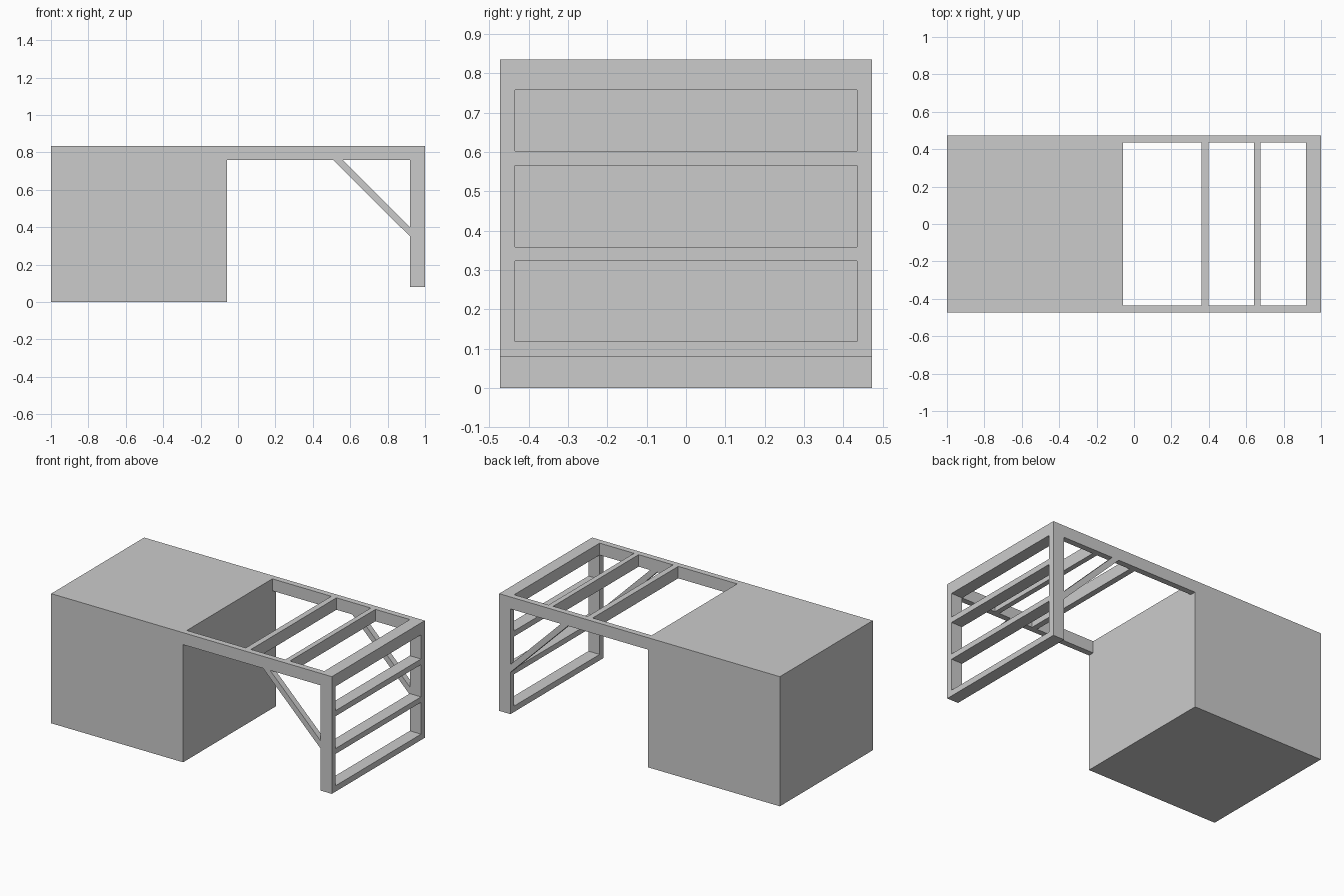
import bpy
import bmesh
from mathutils import Vector

cube = bpy.data.objects.get("Cube")
if cube:
    bpy.data.objects.remove(cube, do_unlink=True)

GREY = (0.6, 0.6, 0.6, 1)
grey = bpy.data.materials.new("plain grey")
grey.use_nodes = True
grey.diffuse_color = GREY
grey.node_tree.nodes["Principled BSDF"].inputs["Base Color"].default_value = GREY

TOP, UNDER, FOOT = 0.835, 0.758, 0.08
OUT, INN = 0.473, 0.435
BLOCK, POST, END = -0.06, 0.92, 1.0


def prism(name, outline, y0, y1):
    """Extrude an x-z outline from y0 to y1."""
    bm = bmesh.new()
    face = bm.faces.new([bm.verts.new((x, y0, z)) for x, z in outline])
    grown = bmesh.ops.extrude_face_region(bm, geom=[face])["geom"]
    verts = [v for v in grown if isinstance(v, bmesh.types.BMVert)]
    bmesh.ops.translate(bm, verts=verts, vec=Vector((0, y1 - y0, 0)))
    bmesh.ops.recalc_face_normals(bm, faces=bm.faces)
    mesh = bpy.data.meshes.new(name)
    bm.to_mesh(mesh)
    bm.free()
    mesh.materials.append(grey)
    obj = bpy.data.objects.new(name, mesh)
    bpy.context.collection.objects.link(obj)
    return obj


def box(name, x0, x1, y0, y1, z0, z1):
    return prism(name, [(x0, z0), (x1, z0), (x1, z1), (x0, z1)], y0, y1)


# Solid cabinet block
box("cabinet_block", -1, BLOCK, -OUT, OUT, 0, TOP)

# Side frames: beam, post and diagonal brace on each side
for side, y0, y1 in (("right", -OUT, -INN), ("left", INN, OUT)):
    box(side + "_beam", BLOCK, POST, y0, y1, UNDER, TOP)
    box(side + "_post", POST, END, y0, y1, FOOT, TOP)
    prism(side + "_brace",
          [(0.51, UNDER), (POST, 0.35), (POST, 0.4), (0.56, UNDER)], y0, y1)

# Rails across the end frame
for name, z0, z1 in (("bottom_rail", FOOT, 0.118), ("lower_rail", 0.323, 0.358),
                     ("upper_rail", 0.566, 0.602), ("top_rail", UNDER, TOP)):
    box(name, POST, END, -INN, INN, z0, z1)

# Crossbars between the beams
for name, x0, x1 in (("inner_crossbar", 0.36, 0.397), ("outer_crossbar", 0.642, 0.675)):
    box(name, x0, x1, -INN, INN, UNDER, TOP)
